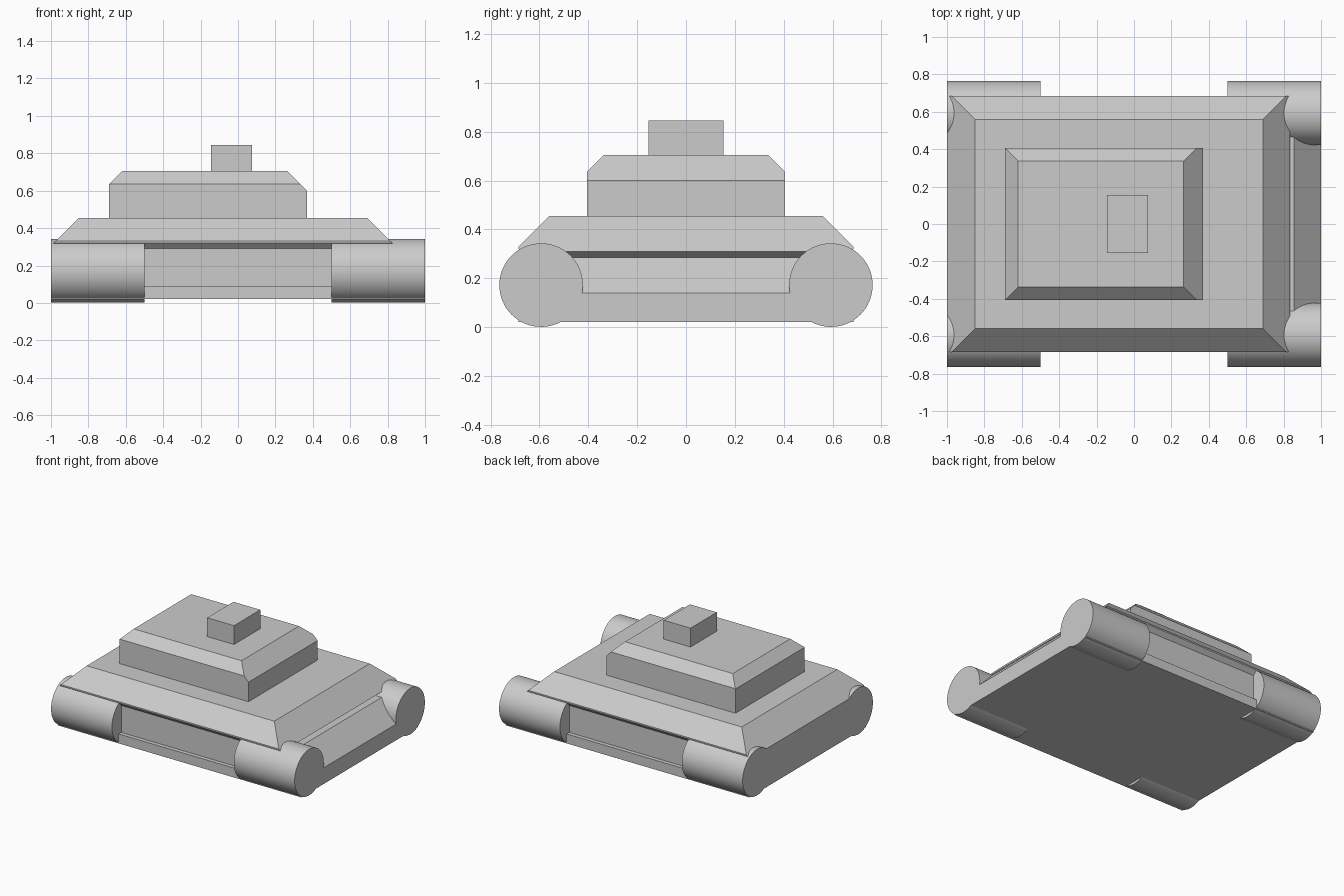
import bpy, bmesh, math
from mathutils import Vector

old = bpy.data.objects.get("Cube")
if old:
    bpy.data.objects.remove(old, do_unlink=True)

grey = bpy.data.materials.new("plain grey")
grey.use_nodes = True
colour = (0.6, 0.6, 0.6, 1)
grey.diffuse_color = colour
grey.node_tree.nodes["Principled BSDF"].inputs["Base Color"].default_value = colour


def finish(name, bm):
    bmesh.ops.recalc_face_normals(bm, faces=bm.faces)
    mesh = bpy.data.meshes.new(name)
    bm.to_mesh(mesh)
    bm.free()
    mesh.materials.append(grey)
    obj = bpy.data.objects.new(name, mesh)
    bpy.context.collection.objects.link(obj)
    return obj


def prism(name, profile, half, along):
    """Extrude a closed (horizontal, z) profile both ways along one axis."""
    bm = bmesh.new()
    place = (lambda h, z, d: (h, d, z)) if along == "y" else (lambda h, z, d: (d, h, z))
    face = bm.faces.new([bm.verts.new(place(h, z, -half)) for h, z in profile])
    extruded = bmesh.ops.extrude_face_region(bm, geom=[face])["geom"]
    moved = [v for v in extruded if isinstance(v, bmesh.types.BMVert)]
    step = (0, 2 * half, 0) if along == "y" else (2 * half, 0, 0)
    bmesh.ops.translate(bm, verts=moved, vec=step)
    return finish(name, bm)


def box(name, x0, x1, half_y, z0, z1, cuts=()):
    """Box whose upper edges are sliced off by planes (point, normal)."""
    bm = bmesh.new()
    bmesh.ops.create_cube(bm, size=1)
    for v in bm.verts:
        v.co = ((x0 + x1) / 2 + v.co.x * (x1 - x0), v.co.y * 2 * half_y,
                (z0 + z1) / 2 + v.co.z * (z1 - z0))
    for point, normal in cuts:
        geom = bm.verts[:] + bm.edges[:] + bm.faces[:]
        cut = bmesh.ops.bisect_plane(bm, geom=geom, plane_co=point,
                                     plane_no=normal, clear_outer=True)
        edges = [e for e in cut["geom_cut"] if isinstance(e, bmesh.types.BMEdge)]
        bmesh.ops.edgeloop_fill(bm, edges=edges)
    return finish(name, bm)


# Hull: lengthwise profile trimmed by the crosswise profile
hull = prism("hull", [(-1, .02), (1, .02), (1, .14), (.855, .285), (.80, .285),
                      (.835, .31), (.69, .455), (-.85, .455), (-1, .305)], .8, "y")
side = [(.685, .02), (.685, .09), (.655, .09), (.655, .29),
        (.685, .32), (.685, .33), (.56, .455)]
trim = prism("hull_trim", side + [(-y, z) for y, z in reversed(side)], 1.2, "x")
trim.hide_render = True
mod = hull.modifiers.new("trim", "BOOLEAN")
mod.operation = "INTERSECT"
mod.solver = "EXACT"
mod.object = trim
bpy.context.view_layer.objects.active = hull
bpy.ops.object.modifier_apply(modifier=mod.name)
bpy.data.objects.remove(trim, do_unlink=True)

# Turret with a deeper slope on one end, and the hatch box on top
box("turret", -.69, .37, .405, .45, .705, [
    (Vector((.265, 0, .705)), Vector((1, 0, 1))),
    (Vector((-.62, 0, .705)), Vector((-1, 0, 1))),
    (Vector((0, .337, .705)), Vector((0, 1, 1))),
    (Vector((0, -.337, .705)), Vector((0, -1, 1)))])
box("hatch", -.145, .075, .154, .70, .845)

# Four corner rollers
for x_name, sx in (("left", 1), ("right", -1)):
    for y_name, sy in (("front", -1), ("back", 1)):
        bpy.ops.mesh.primitive_cylinder_add(
            vertices=64, radius=.171, depth=.5,
            location=(sx * .75, sy * .593, .172), rotation=(0, math.pi / 2, 0))
        roller = bpy.context.object
        roller.name = f"{y_name}_{x_name}_roller"
        roller.data.materials.append(grey)
        bpy.ops.object.shade_smooth_by_angle(angle=math.radians(30))
